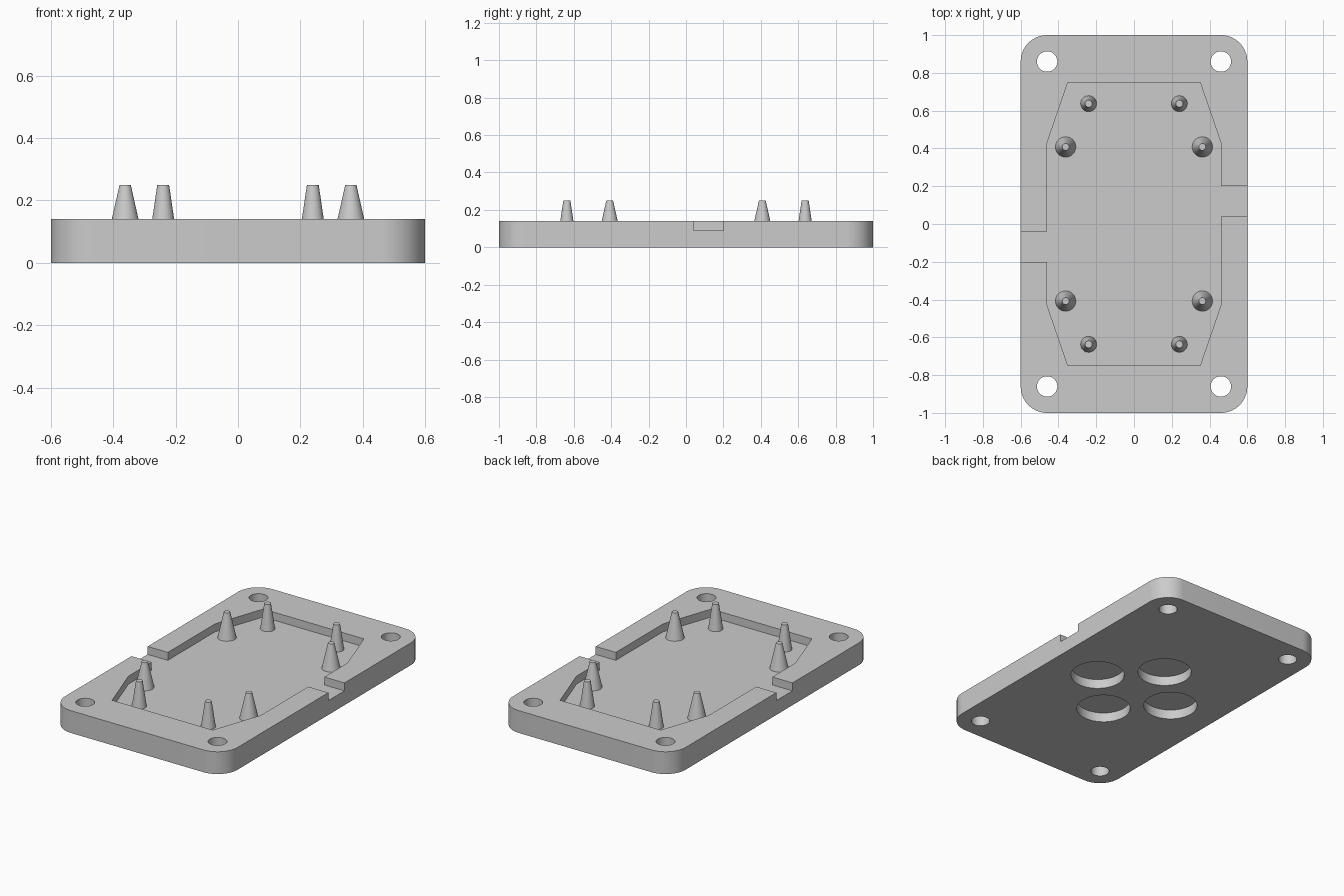
import bpy
import bmesh
from math import cos, sin, pi

if "Cube" in bpy.data.objects:
    bpy.data.objects.remove(bpy.data.objects["Cube"], do_unlink=True)

HEIGHT = 0.14
FLOOR = 0.09

grey = bpy.data.materials.new("plain_grey")
grey.use_nodes = True
colour = (0.6, 0.6, 0.6, 1)
grey.diffuse_color = colour
grey.node_tree.nodes["Principled BSDF"].inputs["Base Color"].default_value = colour


def arc(cx, cy, radius, start, sweep, steps):
    """Points along an arc in the xy plane."""
    angles = [start + sweep * i / steps for i in range(steps + 1)]
    return [(cx + radius * cos(a), cy + radius * sin(a)) for a in angles]


def prism(name, loops, bottom, top):
    """Extrude separate closed outlines into one mesh object."""
    bm = bmesh.new()
    for loop in loops:
        low = [bm.verts.new((x, y, bottom)) for x, y in loop]
        high = [bm.verts.new((x, y, top)) for x, y in loop]
        bm.faces.new(low[::-1])
        bm.faces.new(high)
        for i in range(len(loop)):
            j = (i + 1) % len(loop)
            bm.faces.new((low[i], low[j], high[j], high[i]))
    return finish(name, bm)


def finish(name, bm):
    bmesh.ops.recalc_face_normals(bm, faces=bm.faces)
    mesh = bpy.data.meshes.new(name)
    bm.to_mesh(mesh)
    bm.free()
    mesh.materials.append(grey)
    obj = bpy.data.objects.new(name, mesh)
    bpy.context.collection.objects.link(obj)
    return obj


def smooth(obj):
    bpy.ops.object.select_all(action="DESELECT")
    obj.select_set(True)
    bpy.context.view_layer.objects.active = obj
    bpy.ops.object.shade_smooth_by_angle(angle=pi / 6)


def cut(target, cutter):
    cutter.hide_render = True
    mod = target.modifiers.new("cut", "BOOLEAN")
    mod.operation = "DIFFERENCE"
    mod.solver = "EXACT"
    mod.object = cutter
    bpy.context.view_layer.objects.active = target
    bpy.ops.object.modifier_apply(modifier=mod.name)
    bpy.data.objects.remove(cutter, do_unlink=True)


def circle(cx, cy, radius, sides=48):
    return arc(cx, cy, radius, 0, 2 * pi, sides)[:-1]


# Base plate with rounded corners
corner = 0.14
outline = []
for i, (sx, sy) in enumerate([(1, 1), (-1, 1), (-1, -1), (1, -1)]):
    outline += arc(sx * (0.6 - corner), sy * (1 - corner), corner, i * pi / 2, pi / 2, 16)
plate = prism("base_plate", [outline], 0, HEIGHT)

# Recess with a side channel, repeated by a half turn
half = [(0.35, -0.75), (0.46, -0.43), (0.46, 0.04), (0.7, 0.04),
        (0.7, 0.2), (0.46, 0.2), (0.46, 0.43), (0.35, 0.75)]
recess = half + [(-x, -y) for x, y in half]
cut(plate, prism("recess_cutter", [recess], FLOOR, 0.3))

# Corner screw holes
holes = [circle(sx * 0.46, sy * 0.86, 0.054) for sx in (-1, 1) for sy in (-1, 1)]
cut(plate, prism("hole_cutter", holes, -0.1, 0.3))

# Four round sockets in the underside
sockets = [circle(0.28 * x, 0.28 * y, 0.157, 64) for x, y in [(1, 0), (0, 1), (-1, 0), (0, -1)]]
cut(plate, prism("socket_cutter", sockets, -0.1, 0.06))
smooth(plate)

# Tapered pegs standing on the recess floor
base, tip = FLOOR - 0.004, 0.25
for kind, x, y, wide, narrow in [("wide_peg", 0.362, 0.408, 0.055, 0.018),
                                 ("slim_peg", 0.24, 0.637, 0.043, 0.019)]:
    for sx in (-1, 1):
        for sy in (-1, 1):
            bm = bmesh.new()
            bmesh.ops.create_cone(bm, cap_ends=True, segments=32, radius1=wide,
                                  radius2=narrow, depth=tip - base)
            bmesh.ops.translate(bm, verts=bm.verts, vec=(sx * x, sy * y, (tip + base) / 2))
            side = ("back" if sy > 0 else "front") + ("_left" if sx > 0 else "_right")
            smooth(finish(kind + "_" + side, bm))
